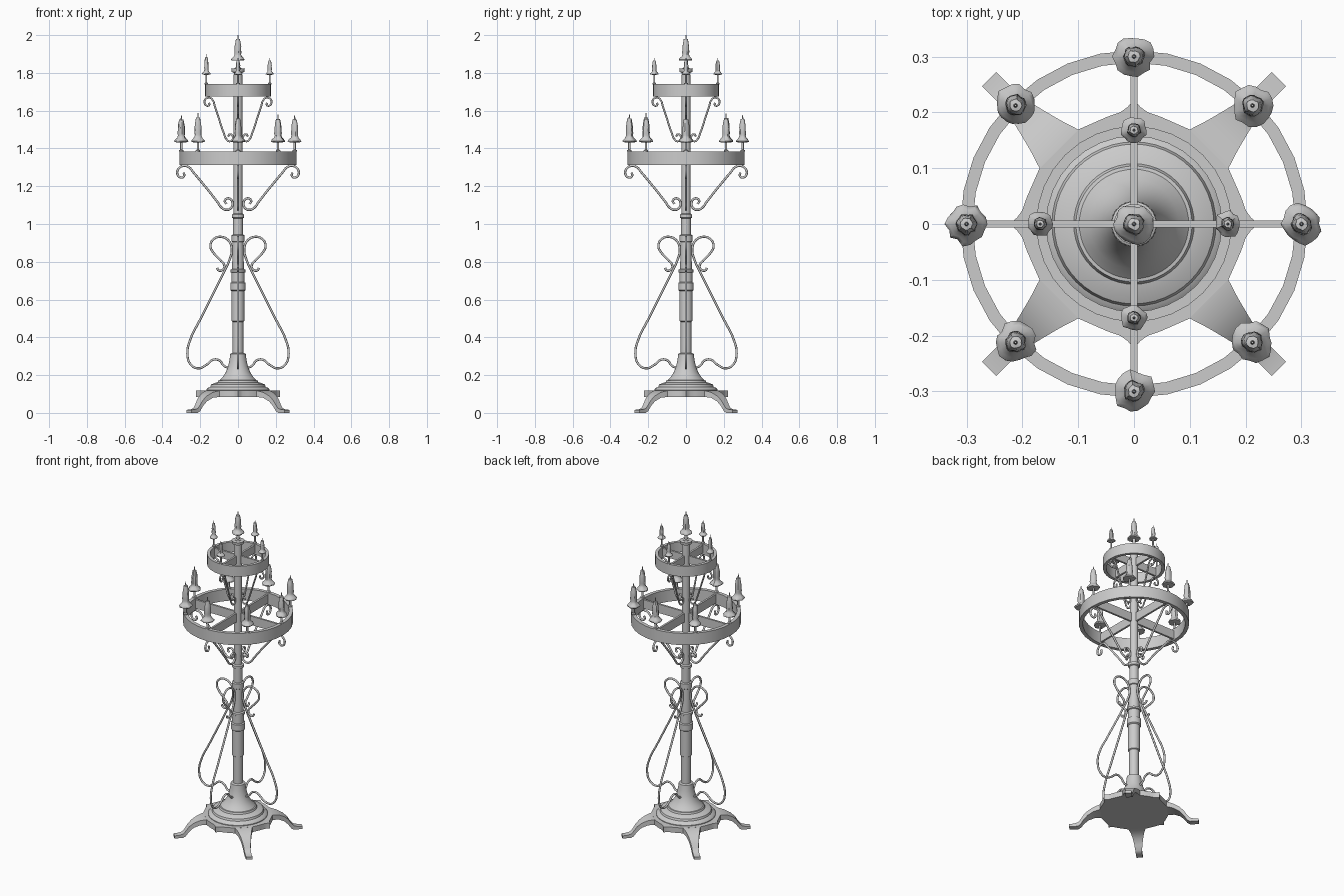
import bpy, bmesh, math, random
from mathutils import Matrix, Vector

if "Cube" in bpy.data.objects:
    bpy.data.objects.remove(bpy.data.objects["Cube"])

random.seed(4)
TAU = math.tau


def finish(name, bm, angle=35):
    bmesh.ops.remove_doubles(bm, verts=bm.verts, dist=1e-6)
    bmesh.ops.recalc_face_normals(bm, faces=bm.faces)
    me = bpy.data.meshes.new(name)
    bm.to_mesh(me)
    bm.free()
    ob = bpy.data.objects.new(name, me)
    bpy.context.collection.objects.link(ob)
    bpy.ops.object.select_all(action='DESELECT')
    ob.select_set(True)
    bpy.context.view_layer.objects.active = ob
    bpy.ops.object.shade_smooth_by_angle(angle=math.radians(angle))
    return ob


def lathe(name, prof, segs=32, closed=False, origin=(0, 0, 0), wobble=None, angle=35):
    """Spin (radius, z) points round z; wobble(i, j) scales the radius."""
    bm = bmesh.new()
    rings = []
    for i, (r, z) in enumerate(prof):
        ring = []
        for j in range(segs):
            a = TAU * j / segs
            k = r * (wobble(i, j) if wobble else 1)
            ring.append(bm.verts.new(Vector(origin) + Vector((k * math.cos(a), k * math.sin(a), z))))
        rings.append(ring)
    pairs = list(zip(rings, rings[1:]))
    if closed:
        pairs.append((rings[-1], rings[0]))
    for a, b in pairs:
        for j in range(segs):
            n = (j + 1) % segs
            bm.faces.new((a[j], a[n], b[n], b[j]))
    if not closed:
        bm.faces.new(rings[0][::-1])
        bm.faces.new(rings[-1])
    return finish(name, bm, angle)


def scrolls(name, pts, rad):
    """Bent rod in the xz plane, repeated on all four sides."""
    cu = bpy.data.curves.new(name, 'CURVE')
    cu.dimensions = '3D'
    cu.bevel_depth = rad
    cu.bevel_resolution = 2
    cu.resolution_u = 6
    cu.use_fill_caps = True
    sp = cu.splines.new('BEZIER')
    sp.bezier_points.add(len(pts) - 1)
    for p, (x, z) in zip(sp.bezier_points, pts):
        p.co = (x, 0, z)
        p.handle_left_type = p.handle_right_type = 'AUTO'
    tmp = bpy.data.objects.new(name + "_path", cu)
    bpy.context.collection.objects.link(tmp)
    bpy.context.view_layer.update()
    me = bpy.data.meshes.new_from_object(tmp.evaluated_get(bpy.context.evaluated_depsgraph_get()))
    bpy.data.objects.remove(tmp)
    for k in range(4):
        bm = bmesh.new()
        bm.from_mesh(me)
        bm.transform(Matrix.Rotation(k * TAU / 4, 4, 'Z'))
        finish(f"{name}_{k + 1}", bm, 60)
    bpy.data.meshes.remove(me)


def box(name, size, loc):
    bm = bmesh.new()
    bmesh.ops.create_cube(bm, size=1, matrix=Matrix.Translation(loc) @ Matrix.Diagonal((*size, 1)))
    finish(name, bm)


def candle(name, x, y, z0, zpan, ztop, pan, stem=0.006):
    """Stem, wax pan and dripping candle with a wick."""
    lathe(name + "_stem", [(stem * 2, z0), (stem * 2, z0 + .006), (stem, z0 + .01), (stem, zpan),
                           (pan * .6, zpan + .002), (pan * .6, zpan + .006)], 12, origin=(x, y, 0))
    h = ztop - zpan
    prof = [(.5, 0), (.95, .01), (1.0, .05), (.82, .11), (.58, .17), (.47, .25), (.53, .33), (.48, .45),
            (.49, .55), (.43, .66), (.36, .76), (.30, .84), (.10, .85), (.08, .93), (.05, 1)]
    drip = [random.uniform(.88, 1.1) for _ in range(18)]

    def wob(i, j):
        return 1 if i > 11 else drip[j] * random.uniform(.95, 1.05)
    lathe(name, [(r * pan, zpan + t * h) for r, t in prof], 18, origin=(x, y, 0), wobble=wob, angle=45)


# base plate: cusped outline, one quarter repeated
quarter = [(.222, 0), (.209, .012), (.20, .025), (.192, .048), (.170, .098),
           (.098, .170), (.048, .192), (.025, .20), (.012, .209)]
bm = bmesh.new()
outline = []
for k in range(4):
    c, s = math.cos(k * TAU / 4), math.sin(k * TAU / 4)
    outline += [(x * c - y * s, x * s + y * c) for x, y in quarter]
face = bm.faces.new([bm.verts.new((x, y, .085)) for x, y in outline])
ext = bmesh.ops.extrude_face_region(bm, geom=[face])
bmesh.ops.translate(bm, verts=[v for v in ext['geom'] if isinstance(v, bmesh.types.BMVert)], vec=(0, 0, .033))
finish("base_plate", bm)

# four curved feet on the diagonals: (radius, top z, bottom z, half width)
foot = [(.15, .118, .086, .055), (.187, .118, .085, .05), (.225, .109, .08, .038), (.26, .091, .062, .029),
        (.285, .068, .036, .023), (.302, .042, .010, .019), (.318, .024, 0, .018), (.34, .018, 0, .018),
        (.367, .016, 0, .018)]
for k in range(4):
    bm = bmesh.new()
    rows = [[bm.verts.new(p) for p in ((r, -w, t), (r, w, t), (r, w, b), (r, -w, b))] for r, t, b, w in foot]
    for a, b in zip(rows, rows[1:]):
        for j in range(4):
            n = (j + 1) % 4
            bm.faces.new((a[j], a[n], b[n], b[j]))
    bm.faces.new(rows[0])
    bm.faces.new(rows[-1])
    bm.transform(Matrix.Rotation(TAU / 8 + k * TAU / 4, 4, 'Z'))
    finish(f"foot_{k + 1}", bm)

# stepped, flared pedestal
lathe("pedestal", [(.168, .11), (.168, .122), (.16, .132), (.147, .138), (.143, .15), (.125, .158), (.108, .162),
                   (.104, .172), (.098, .173), (.08, .192), (.065, .215), (.053, .245), (.045, .28),
                   (.041, .312), (.033, .316)], 48)

# post with collars
lathe("post", [(.028, .25), (.028, .482), (.034, .486), (.034, .645), (.041, .65), (.041, .688), (.034, .692),
               (.034, .742), (.040, .745), (.040, .757), (.031, .762), (.029, .905), (.034, .908), (.034, .94),
               (.026, .944), (.026, 1.03), (.033, 1.034), (.033, 1.05), (.024, 1.055), (.024, 1.755),
               (.022, 1.80), (.034, 1.805), (.036, 1.822), (.012, 1.825)], 24)

# two hoops with cross spokes
for name, r, t, z0, z1 in (("lower", .311, .022, 1.312, 1.385), ("upper", .175, .018, 1.675, 1.74)):
    lathe(name + "_hoop", [(r, z0), (r, z1), (r - t, z1), (r - t, z0)], 32, closed=True)
    zc, h = (z0 + z1) / 2, (z1 - z0) * .75
    box(name + "_spoke_x", (2 * r - t, .012, h), (0, 0, zc))
    box(name + "_spoke_y", (.012, 2 * r - t, h), (0, 0, zc))

# scrolled brackets under the hoops
scrolls("lower_bracket", [(.288, 1.272), (.285, 1.255), (.303, 1.246), (.322, 1.268), (.311, 1.297), (.286, 1.308),
                          (.262, 1.302), (.235, 1.272), (.11, 1.118), (.088, 1.088), (.064, 1.075), (.038, 1.083),
                          (.029, 1.108), (.04, 1.132), (.06, 1.134), (.07, 1.119), (.06, 1.107)], .006)
scrolls("upper_bracket", [(.153, 1.642), (.152, 1.63), (.164, 1.626), (.178, 1.645), (.168, 1.665), (.15, 1.669),
                          (.134, 1.656), (.122, 1.622), (.075, 1.48), (.065, 1.455), (.048, 1.438), (.033, 1.443),
                          (.027, 1.458), (.034, 1.473), (.046, 1.474), (.052, 1.463)], .005)

# large scrolls along the post
scrolls("post_scroll", [(.05, .238), (.075, .25), (.098, .277), (.13, .282), (.165, .256), (.21, .236), (.25, .256),
                        (.268, .315), (.25, .395), (.20, .495), (.08, .735), (.045, .81), (.033, .865), (.05, .912),
                        (.09, .932), (.13, .919), (.146, .882), (.13, .848), (.095, .81), (.072, .778),
                        (.084, .755), (.105, .756), (.11, .768)], .006)

# candles: eight low, four high, one on top
for k in range(8):
    a = k * TAU / 8
    candle(f"lower_candle_{k + 1}", .30 * math.cos(a), .30 * math.sin(a), 1.384, 1.432,
           random.uniform(1.572, 1.592), .036)
for k in range(4):
    a = k * TAU / 4
    candle(f"upper_candle_{k + 1}", .168 * math.cos(a), .168 * math.sin(a), 1.739, 1.79,
           1.90 if k == 2 else 1.88, .023, .005)
candle("top_candle", 0, 0, 1.82, 1.865, 2.0, .036, .009)
